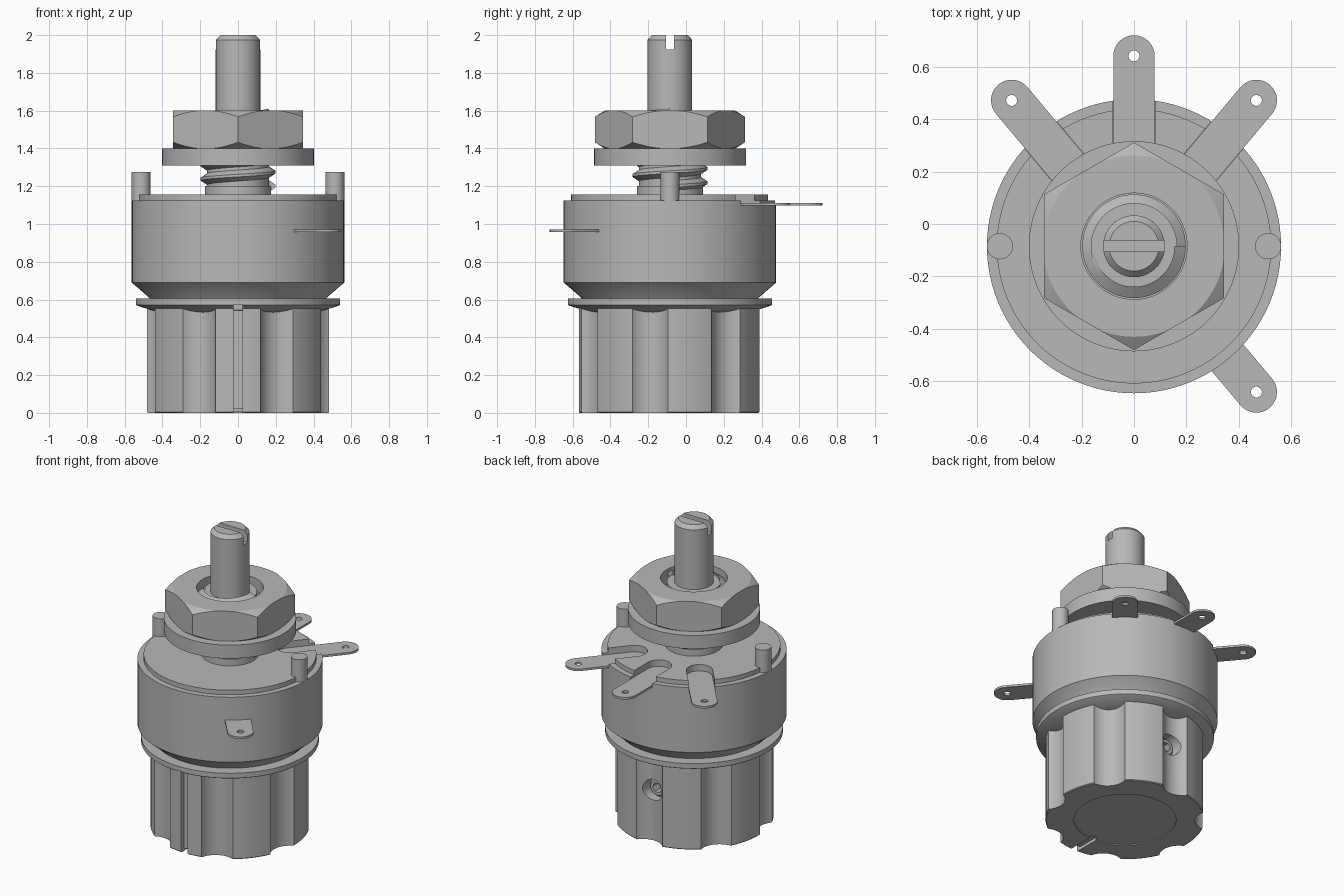
import bpy, bmesh
from math import pi, sin, cos, radians
from mathutils import Matrix, Vector

cube = bpy.data.objects.get("Cube")
if cube:
    bpy.data.objects.remove(cube, do_unlink=True)

AXIS_Y = -0.085
SEG = 96
parts = []

grey = bpy.data.materials.new("light grey metal")
grey.use_nodes = True
COLOUR = (0.48, 0.48, 0.48, 1)
grey.diffuse_color = COLOUR
grey.node_tree.nodes["Principled BSDF"].inputs["Base Color"].default_value = COLOUR


def finish(name, bm, keep=True):
    bmesh.ops.recalc_face_normals(bm, faces=bm.faces)
    mesh = bpy.data.meshes.new(name)
    bm.to_mesh(mesh)
    bm.free()
    obj = bpy.data.objects.new(name, mesh)
    bpy.context.collection.objects.link(obj)
    mesh.materials.append(grey)
    if keep:
        parts.append(obj)
    else:
        obj.hide_render = True
    return obj


def lathe(name, profile, seg=SEG, closed=False, keep=True, turn=0):
    """Revolve (radius, height) points; open profiles get flat end caps."""
    bm = bmesh.new()
    rings = [[bm.verts.new((r * cos(turn + 2 * pi * i / seg),
                            r * sin(turn + 2 * pi * i / seg), z))
              for i in range(seg)] for r, z in profile]
    pairs = list(zip(rings, rings[1:]))
    if closed:
        pairs.append((rings[-1], rings[0]))
    else:
        bm.faces.new(rings[0])
        bm.faces.new(rings[-1])
    for a, b in pairs:
        for i in range(seg):
            j = (i + 1) % seg
            bm.faces.new((a[i], a[j], b[j], b[i]))
    return finish(name, bm, keep)


def cylinder(name, r, z0, z1, x=0, y=0, seg=32, keep=True):
    obj = lathe(name, [(r, z0), (r, z1)], seg, keep=keep)
    obj.data.transform(Matrix.Translation((x, y, 0)))
    return obj


def box(name, low, high):
    bm = bmesh.new()
    bmesh.ops.create_cube(bm, size=1)
    low, high = Vector(low), Vector(high)
    for v in bm.verts:
        v.co = (low + high) / 2 + v.co * (high - low)
    return finish(name, bm, keep=False)


def capsule(name, r0, r1, half, z0, z1, angle, keep=True):
    """Round-ended flat bar pointing outward from the axis."""
    bm = bmesh.new()
    n = 16
    arc = [(r1 + half * cos(t), half * sin(t))
           for t in (-pi / 2 + pi * i / n for i in range(n + 1))]
    arc += [(r0 - half * cos(t), -half * sin(t))
            for t in (-pi / 2 + pi * i / n for i in range(n + 1))]
    face = bm.faces.new([bm.verts.new((x, y, z0)) for x, y in arc])
    top = bmesh.ops.extrude_face_region(bm, geom=[face])["geom"]
    bmesh.ops.translate(bm, vec=(0, 0, z1 - z0),
                        verts=[g for g in top if isinstance(g, bmesh.types.BMVert)])
    bm.transform(Matrix.Rotation(angle, 4, "Z"))
    return finish(name, bm, keep)


def boolean(obj, cutter, operation="DIFFERENCE"):
    mod = obj.modifiers.new("cut", "BOOLEAN")
    mod.operation = operation
    mod.solver = "EXACT"
    mod.object = cutter
    bpy.context.view_layer.objects.active = obj
    bpy.ops.object.modifier_apply(modifier=mod.name)
    bpy.data.objects.remove(cutter, do_unlink=True)


# Housing with raised top plate
housing = lathe("housing", [(0.46, 0.59), (0.47, 0.61), (0.5625, 0.69), (0.5625, 1.125),
                            (0.525, 1.125), (0.525, 1.155)])

# Solder tabs: three in pockets on top, one through the side wall
TAB_R = 0.728


def solder_tab(name, angle, z0, inner):
    tab = capsule(name, inner, TAB_R, 0.079, z0, z0 + 0.014, angle)
    boolean(tab, cylinder("tab_hole", 0.021, z0 - 0.1, z0 + 0.1, TAB_R * cos(angle),
                          TAB_R * sin(angle), keep=False))


for label, deg in (("left", 50), ("middle", 90), ("right", 130)):
    a = radians(deg)
    boolean(housing, capsule("pocket", 0.375, 0.9, 0.08, 1.1, 1.3, a, keep=False))
    solder_tab("top_tab_" + label, a, 1.098, 0.375)
solder_tab("side_tab", radians(-50), 0.958, 0.5)

# Locating pins
for side, label in ((1, "left"), (-1, "right")):
    cylinder("locating_pin_" + label, 0.05, 1.11, 1.275, x=side * 0.513)

# Knob with finger scallops
knob = lathe("knob", [(0.478, 0), (0.483, 0.005), (0.483, 0.57)])
for i in range(7):
    a = pi / 2 + 2 * pi * i / 7
    boolean(knob, cylinder("scallop", 0.12, -0.1, 0.7, 0.544 * cos(a), 0.544 * sin(a),
                           48, keep=False))

# Pointer groove down the front and under the knob, and the base recess
boolean(knob, box("front_groove", (-0.024, -0.6, -0.1), (0.024, -0.455, 0.7)))
boolean(knob, box("base_groove", (-0.024, -0.6, -0.1), (0.024, -0.29, 0.02)))
boolean(knob, cylinder("base_recess", 0.31, -0.1, 0.006, seg=SEG, keep=False))

# Knob flange, tapered underneath
flange = lathe("knob_flange", [(0.40, 0.525), (0.535, 0.568), (0.54, 0.572), (0.54, 0.605)])
boolean(flange, box("flange_notch", (-0.024, -0.6, 0.4), (0.024, -0.46, 0.575)))

# Set screw in the rear scallop
to_back = Matrix.Translation((0, 0, 0.34)) @ Matrix.Rotation(-pi / 2, 4, "X")
hole = cylinder("screw_hole", 0.07, 0.3, 0.6, keep=False)
hole.data.transform(to_back)
boolean(knob, hole)
screw = lathe("set_screw", [(0.062, 0.29), (0.062, 0.375), (0.05, 0.39)], 32)
boolean(screw, cylinder("hex_socket", 0.034, 0.33, 0.5, seg=6, keep=False))
screw.data.transform(to_back)

# Bushing and its collar
lathe("bushing", [(0.165, 1.15), (0.165, 1.575), (0.118, 1.575), (0.118, 1.15)], closed=True)
cylinder("bushing_collar", 0.175, 1.15, 1.2, seg=SEG)

# Helical thread
PITCH, STEPS, TURNS = 0.075, 64, 5
bm = bmesh.new()
last = None
for i in range(STEPS * TURNS + 1):
    a = 2 * pi * i / STEPS
    z = 1.2 + PITCH * i / STEPS
    ring = [bm.verts.new((r * cos(a), r * sin(a), z + dz)) for r, dz in
            ((0.155, -0.036), (0.198, -0.007), (0.198, 0.007), (0.155, 0.036))]
    if last:
        for k in range(4):
            bm.faces.new((last[k], last[k - 1], ring[k - 1], ring[k]))
    else:
        bm.faces.new(ring)
    last = ring
bm.faces.new(last)
finish("bushing_thread", bm)

# Washer
lathe("washer", [(0.205, 1.31), (0.402, 1.31), (0.402, 1.4), (0.205, 1.4)], closed=True)

# Hex nut with rounded-off corners
nut = lathe("hex_nut", [(0.397, 1.4), (0.397, 1.6)], 6, turn=pi / 2)
boolean(nut, lathe("nut_chamfer", [(0.345, 1.399), (0.405, 1.438), (0.405, 1.562),
                                   (0.345, 1.601)], keep=False), "INTERSECT")
boolean(nut, cylinder("nut_bore", 0.203, 1.2, 1.8, seg=SEG, keep=False))

# Shaft with screwdriver slot
shaft = lathe("shaft", [(0.118, 1.15), (0.118, 1.975), (0.095, 2.0)], 64)
boolean(shaft, box("shaft_slot", (-0.3, -0.021, 1.925), (0.3, 0.021, 2.2)))

# Shared placement and shading
for obj in parts:
    obj.data.transform(Matrix.Translation((0, AXIS_Y, 0)))
    bpy.ops.object.select_all(action="DESELECT")
    obj.select_set(True)
    bpy.context.view_layer.objects.active = obj
    bpy.ops.object.shade_smooth_by_angle(angle=radians(25))
